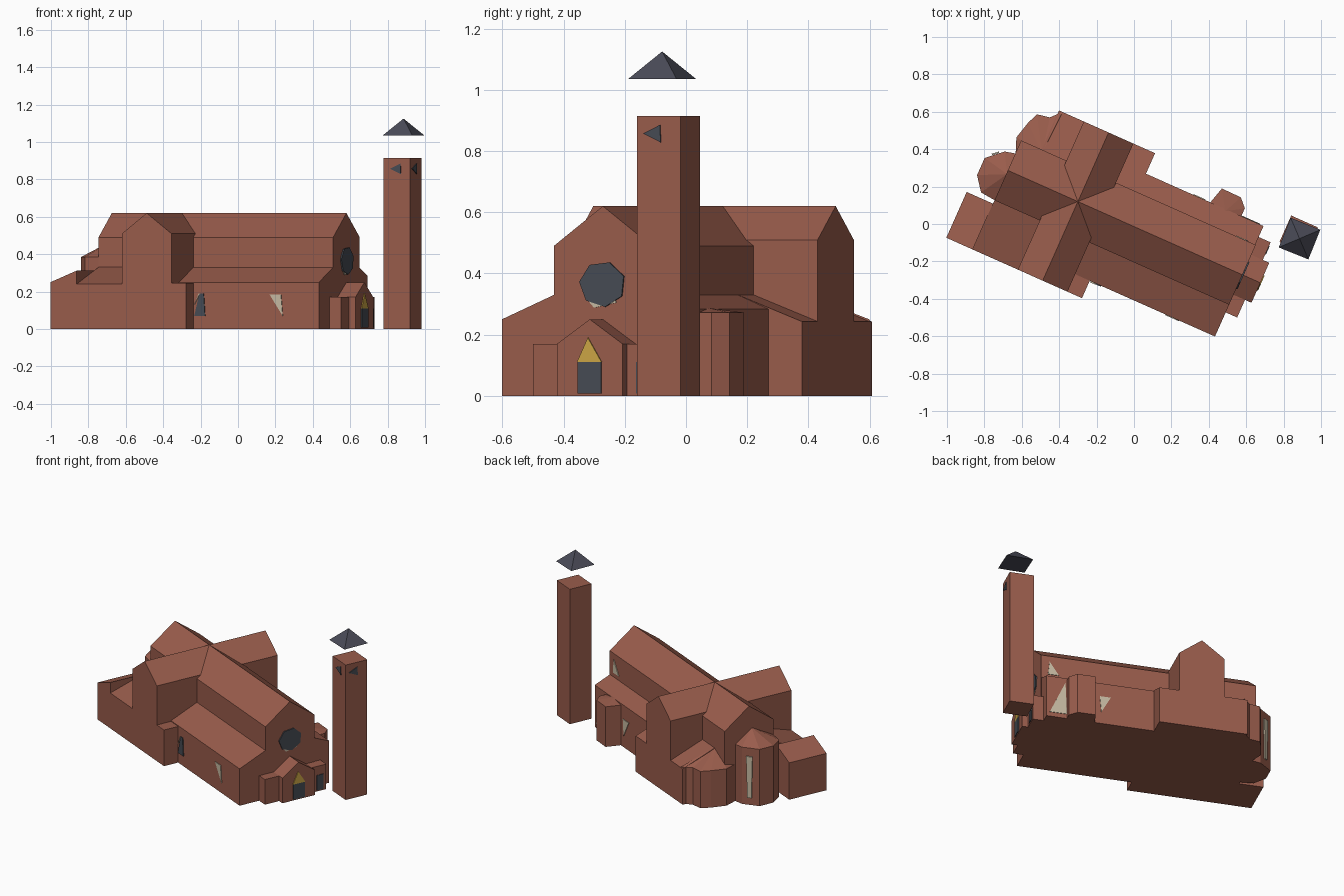
import bpy, bmesh, math
from mathutils import Matrix, Vector

if "Cube" in bpy.data.objects:
    bpy.data.objects.remove(bpy.data.objects["Cube"])

# Church frame: a runs along the nave to its front, b across it; origin at the crossing
FRAME = Matrix.Translation((-0.30, 0.12, 0)) @ Matrix.Rotation(math.radians(-24), 4, 'Z')


def material(name, rgb):
    m = bpy.data.materials.new(name)
    m.diffuse_color = (*rgb, 1)
    m.use_nodes = True
    m.node_tree.nodes["Principled BSDF"].inputs["Base Color"].default_value = m.diffuse_color
    return m


BRICK = material("red brick", (0.32, 0.108, 0.072))
GLASS = material("dark glass", (0.062, 0.072, 0.088))
SLATE = material("slate roof", (0.068, 0.070, 0.095))
STONE = material("pale stone", (0.56, 0.49, 0.36))
GOLD = material("gold panel", (0.60, 0.38, 0.06))


def build(name, verts, faces, mat, frame=FRAME):
    bm = bmesh.new()
    vs = [bm.verts.new(frame @ Vector(v)) for v in verts]
    for f in faces:
        bm.faces.new([vs[i] for i in f])
    bmesh.ops.recalc_face_normals(bm, faces=bm.faces[:])
    mesh = bpy.data.meshes.new(name)
    bm.to_mesh(mesh)
    bm.free()
    mesh.materials.append(mat)
    ob = bpy.data.objects.new(name, mesh)
    bpy.context.collection.objects.link(ob)
    return ob


def sweep(name, pts, shift, mat=BRICK, frame=FRAME):
    """Closed prism: polygon of 3D points pushed along a vector."""
    n, s = len(pts), Vector(shift)
    verts = [Vector(p) for p in pts] + [Vector(p) + s for p in pts]
    faces = [list(range(n)), list(range(n, 2 * n))]
    faces += [(i, (i + 1) % n, n + (i + 1) % n, n + i) for i in range(n)]
    return build(name, verts, faces, mat, frame)


def along(name, profile, a0, a1, mat=BRICK):
    """Profile in (b, z) swept along the nave."""
    return sweep(name, [(a0, b, z) for b, z in profile], (a1 - a0, 0, 0), mat)


def across(name, profile, b0, b1, mat=BRICK):
    """Profile in (a, z) swept across the nave."""
    return sweep(name, [(a, b0, z) for a, z in profile], (0, b1 - b0, 0), mat)


def house(w, eave, ridge):
    return [(-w, 0), (w, 0), (w, eave), (0, ridge), (-w, eave)]


def lean(b_wall, z_wall, b_out, z_out):
    return [(b_wall, 0), (b_out, 0), (b_out, z_out), (b_wall, z_wall)]


def chapel(name, ring, eave, apex):
    """Polygonal chapel with a facetted roof rising to one point."""
    n = len(ring)
    verts = [(a, b, 0) for a, b in ring] + [(a, b, eave) for a, b in ring] + [apex]
    faces = [list(range(n))]
    for i in range(n):
        j = (i + 1) % n
        faces += [(i, j, n + j, n + i), (n + i, n + j, 2 * n)]
    return build(name, verts, faces, BRICK)


# Nave with chancel, and the crossing transept
along("nave", house(0.175, 0.49, 0.62), -0.41, 0.963)
across("transept", house(0.145, 0.51, 0.62), -0.463, 0.404)

# Aisles and low wings
along("south_aisle", lean(-0.17, 0.332, -0.361, 0.25), 0.14, 0.963)
along("north_aisle", lean(0.17, 0.332, 0.284, 0.284), 0.27, 0.96)
along("north_wing", lean(0.17, 0.332, 0.404, 0.243), -0.29, 0.272)
along("south_west_wing", lean(-0.17, 0.332, -0.463, 0.24), -0.41, -0.14)
along("south_east_corner", lean(-0.355, 0.245, -0.463, 0.245), 0.14, 0.23)
across("sacristy", [(-0.564, 0), (-0.41, 0), (-0.41, 0.312), (-0.564, 0.25)], -0.463, -0.195)

# Apse and side chapels
chapel("apse", [(-0.405, 0.10), (-0.467, 0.085), (-0.55, 0.01), (-0.55, -0.09),
                (-0.493, -0.166), (-0.405, -0.175)], 0.385, (-0.405, -0.02, 0.47))
chapel("north_west_chapel", [(-0.27, 0.404), (-0.32, 0.35), (-0.39, 0.337), (-0.415, 0.275),
                             (-0.44, 0.18), (-0.405, 0.09), (-0.27, 0.09)], 0.25, (-0.28, 0.16, 0.335))
chapel("north_chapel", [(0.645, 0.27), (0.675, 0.377), (0.787, 0.375), (0.83, 0.33),
                        (0.83, 0.27)], 0.272, (0.74, 0.272, 0.288))

# Entrance porch: low wings, gabled portal, gold gable panel and doors
along("porch", [(-0.22, 0), (0.22, 0), (0.22, 0.17), (-0.22, 0.17)], 0.955, 1.03)
along("portal", house(0.117, 0.17, 0.25), 0.955, 1.068)
along("main_door", [(-0.042, 0.008), (0.042, 0.008), (0.042, 0.11), (-0.042, 0.11)], 1.066, 1.073, GLASS)
along("door_gable", [(-0.044, 0.11), (0.044, 0.11), (-0.005, 0.19)], 1.066, 1.073, GOLD)
along("side_door", [(0.15, 0.008), (0.2, 0.008), (0.2, 0.11), (0.15, 0.11)], 1.028, 1.034, GLASS)

# Round window with stone sill showing below
rose = [(0.082 * math.cos(t), 0.365 + 0.075 * math.sin(t))
        for t in (math.radians(20 + 360 * i / 7) for i in range(7))]
along("round_window", rose, 0.961, 0.970, GLASS)
along("round_window_sill", [(-0.05, 0.31), (-0.03, 0.288), (0.05, 0.305), (0.04, 0.32)], 0.961, 0.967, STONE)

# Aisle windows: triangles on the long walls
across("south_window_stone", [(0.675, 0.185), (0.742, 0.185), (0.752, 0.07)], -0.365, -0.358, STONE)
across("south_window_dark", [(0.235, 0.07), (0.298, 0.07), (0.29, 0.19), (0.265, 0.19)], -0.366, -0.358, GLASS)
across("south_window_edge", [(0.235, 0.13), (0.262, 0.19), (0.268, 0.19)], -0.368, -0.358, STONE)
across("north_window_front", [(0.83, 0.03), (0.94, 0.03), (0.84, 0.25)], 0.282, 0.288, STONE)
across("north_window_back", [(0.55, 0.19), (0.62, 0.19), (0.61, 0.08)], 0.282, 0.288, STONE)
across("clerestory_window", [(0.85, 0.36), (0.92, 0.36), (0.91, 0.45)], 0.173, 0.179, STONE)
sweep("apse_window", [(-0.495, 0.062, 0.05), (-0.515, 0.044, 0.05), (-0.52, 0.04, 0.33),
                      (-0.49, 0.067, 0.33)], (-0.005, 0.006, 0), STONE)

# Free-standing bell tower with its floating pyramid roof
TOWER = Matrix.Translation((0.88, -0.057, 0)) @ Matrix.Rotation(math.radians(-24), 4, 'Z')
CAP = Matrix.Translation((0.885, -0.078, 0)) @ Matrix.Rotation(math.radians(-22), 4, 'Z')


def square(h, z):
    return [(-h, -h, z), (h, -h, z), (h, h, z), (-h, h, z)]


sweep("bell_tower", square(0.0775, 0), (0, 0, 0.915), BRICK, TOWER)
build("tower_roof", square(0.0855, 1.035) + [(0, 0, 1.125)],
      [(0, 1, 2, 3)] + [(i, (i + 1) % 4, 4) for i in range(4)], SLATE, CAP)
slit = [(-0.055, 0.857), (0.005, 0.885), (0.008, 0.828)]
sweep("tower_window_south", [(u + 0.018, -0.076, z) for u, z in slit], (0, -0.006, 0), GLASS, TOWER)
sweep("tower_window_east", [(0.076, u, z) for u, z in slit], (0.006, 0, 0), GLASS, TOWER)
